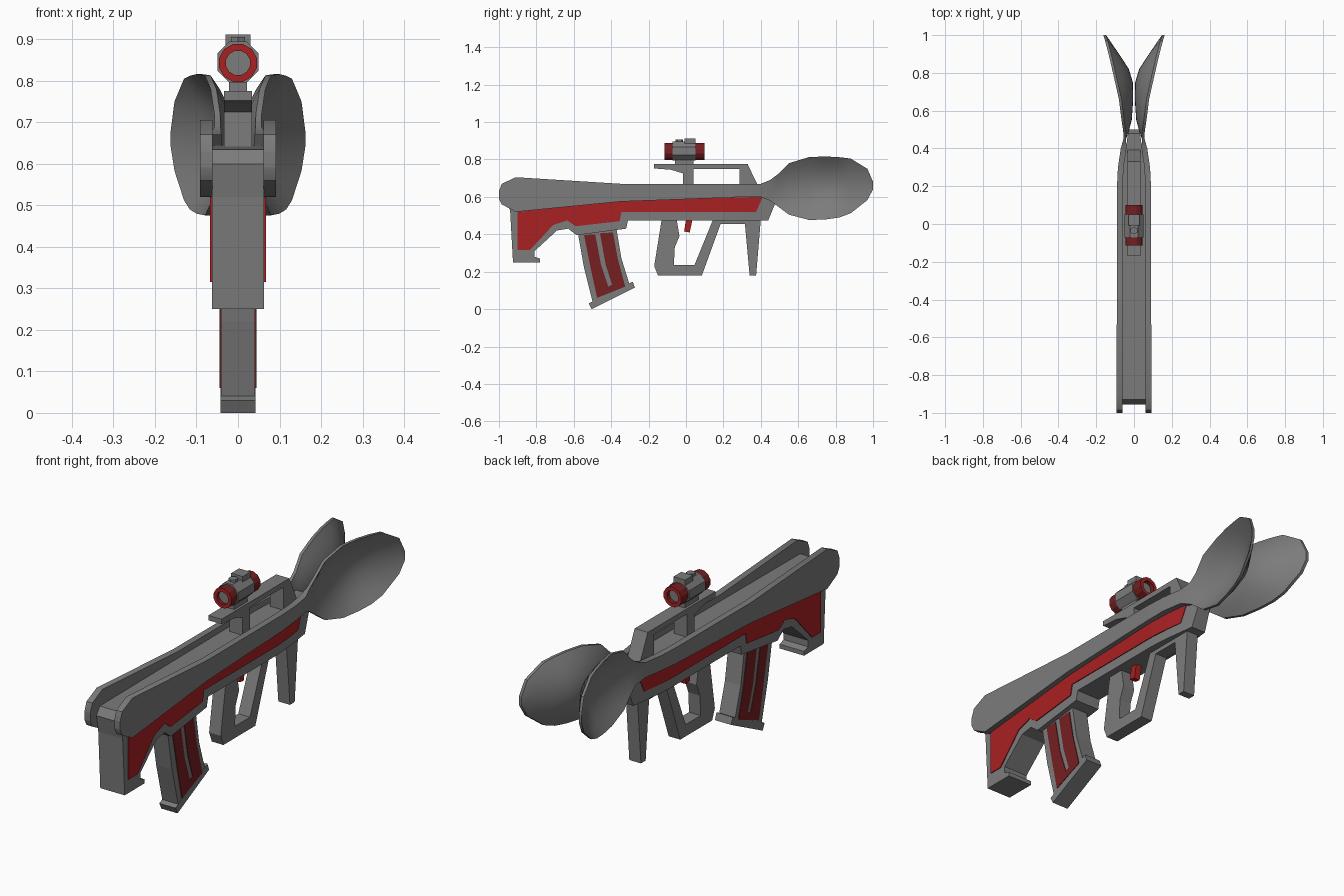
import bpy, bmesh
from math import sin, cos, pi, radians
from mathutils import Vector

cube = bpy.data.objects.get("Cube")
if cube:
    bpy.data.objects.remove(cube, do_unlink=True)


def material(name, rgb):
    mat = bpy.data.materials.new(name)
    mat.use_nodes = True
    color = (*rgb, 1)
    mat.diffuse_color = color
    node = next(n for n in mat.node_tree.nodes if n.type == "BSDF_PRINCIPLED")
    node.inputs["Base Color"].default_value = color
    return mat


GREY = material("grey", (.2, .2, .2))
RED = material("red", (.4, .015, .017))
DARK = material("dark red", (.18, .014, .015))


def finish(bm, name, mats, angle=None):
    bmesh.ops.recalc_face_normals(bm, faces=bm.faces)
    mesh = bpy.data.meshes.new(name)
    bm.to_mesh(mesh)
    bm.free()
    for mat in mats:
        mesh.materials.append(mat)
    obj = bpy.data.objects.new(name, mesh)
    bpy.context.scene.collection.objects.link(obj)
    if angle:
        bpy.ops.object.select_all(action="DESELECT")
        obj.select_set(True)
        bpy.context.view_layer.objects.active = obj
        bpy.ops.object.shade_smooth_by_angle(angle=radians(angle))
    return obj


TAPER = [(.2, 1), (.3, .88), (.4, .67), (.5, .47)]


def taper(y):
    """Width factor that narrows the rear of the body."""
    for (a, u), (b, v) in zip(TAPER, TAPER[1:]):
        if y < b:
            return u + (v - u) * max(0, (y - a) / (b - a))
    return TAPER[-1][1]


def prism(name, outline, x0, x1, mat, tapered=False):
    """Extrude a side outline of (y, z) points from x0 to x1."""
    bm = bmesh.new()
    a, b = [[bm.verts.new((x, y, z)) for y, z in outline] for x in (x0, x1)]
    bm.faces.new(a)
    bm.faces.new(b)
    n = len(a)
    for i in range(n):
        j = (i + 1) % n
        bm.faces.new((a[i], a[j], b[j], b[i]))
    if tapered:
        for y, _ in TAPER:
            geom = bm.verts[:] + bm.edges[:] + bm.faces[:]
            bmesh.ops.bisect_plane(bm, geom=geom, plane_co=(0, y, 0), plane_no=(0, 1, 0))
        for v in bm.verts:
            v.co.x *= taper(v.co.y)
    return finish(bm, name, [mat])


def box(name, y0, y1, z0, z1, half, mat):
    return prism(name, [(y0, z0), (y1, z0), (y1, z1), (y0, z1)], -half, half, mat)


def lathe(name, profile, sides, mats, indices, center_z):
    """Turn (radius, y) points about an axis along y."""
    bm = bmesh.new()
    rings = []
    for r, y in profile:
        angles = [(i + .5) * 2 * pi / sides for i in range(sides)]
        rings.append([bm.verts.new((r * cos(t), y, center_z + r * sin(t))) for t in angles])
    for a, b, index in zip(rings, rings[1:], indices):
        for i in range(sides):
            j = (i + 1) % sides
            bm.faces.new((a[i], a[j], b[j], b[i])).material_index = index
    bm.faces.new(rings[0])
    bm.faces.new(rings[-1])
    return finish(bm, name, mats)


# Main body with stock
body = [(-.94, .52), (-.925, .25), (-.78, .25), (-.78, .27), (-.81, .28), (-.81, .31),
        (-.69, .42), (-.63, .43), (-.585, .395), (-.32, .43), (-.31, .475), (.44, .475),
        (.475, .56), (.5, .61), (.48, .645), (-.93, .635), (-.955, .6)]
prism("body", body, -.063, .063, GREY, True)

# Side panels
panel = [(-.9, .52), (-.9, .315), (-.835, .315), (-.71, .45), (-.635, .475), (-.59, .443),
         (-.355, .47), (-.345, .52), (.375, .52), (.41, .6), (-.33, .58)]
# Magazine panel with a slot between its two strips
mag_panel = [(-.545, .395), (-.51, .22), (-.475, .06), (-.325, .12), (-.365, .27), (-.39, .41),
             (-.46, .405), (-.43, .24), (-.395, .13), (-.415, .12), (-.455, .24), (-.485, .4)]

# Spoon stations: y, bottom, top, rim x, bowl depth
SPOON = [(-1, .59, .63, .092, 0), (-.985, .56, .67, .092, 0), (-.91, .52, .705, .092, 0),
         (-.35, .575, .67, .091, 0), (.2, .595, .67, .09, 0), (.3, .6, .67, .085, 0),
         (.4, .6, .67, .07, 0), (.45, .58, .69, .056, 0), (.49, .55, .72, .057, .015),
         (.55, .505, .78, .066, .04), (.66, .476, .813, .08, .062), (.75, .48, .816, .1, .08),
         (.82, .49, .812, .116, .075), (.88, .512, .805, .13, .05),
         (.97, .583, .75, .153, .012), (1, .64, .68, .162, 0)]


def spoon(name, side):
    bm = bmesh.new()
    steps = [i / 5 - 1 for i in range(11)]
    rings = []
    for y, low, high, rim, depth in SPOON:
        thick = .03 if y < .43 else .014
        ring = []
        for ts, off in ((steps, 0), (steps[::-1], thick)):
            for t in ts:
                x = rim - depth * (1 - t * t) - off
                z = (low + high) / 2 + t * (high - low) / 2
                ring.append(bm.verts.new((side * x, y, z)))
        rings.append(ring)
    n = len(rings[0])
    for a, b in zip(rings, rings[1:]):
        for i in range(n):
            j = (i + 1) % n
            bm.faces.new((a[i], a[j], b[j], b[i]))
    bm.faces.new(rings[0])
    bm.faces.new(rings[-1])
    finish(bm, name, [GREY], 35)


for label, side in (("left", 1), ("right", -1)):
    prism(label + "_body_panel", panel, side * .06, side * .067, RED, True)
    prism(label + "_magazine_panel", mag_panel, side * .038, side * .044, DARK)
    spoon(label + "_spoon", side)

# Curved magazine and its base plate
magazine = [(-.575, .45), (-.575, .39), (-.545, .22), (-.497, .03), (-.3, .125),
            (-.345, .27), (-.375, .45)]
prism("magazine", magazine, -.041, .041, GREY)
prism("magazine_base", [(-.52, .03), (-.505, 0), (-.273, .115), (-.285, .147)],
      -.042, .042, GREY)

# Grip, guard and foregrip
grip = [(-.13, .48), (-.17, .23), (-.15, .18), (.085, .18), (.185, .455), (.315, .455),
        (.34, .18), (.375, .18), (.4, .48), (.145, .48), (.045, .235), (-.065, .235),
        (-.06, .33), (-.035, .39), (-.05, .48)]
prism("grip_and_foregrip", grip, -.03, .03, GREY)
prism("trigger", [(0, .48), (-.01, .415), (.02, .41), (.035, .48)], -.015, .015, RED)

# Carry handle
handle = [(-.17, .775), (-.17, .752), (-.08, .745), (-.015, .725), (-.015, .63), (.04, .63),
          (.04, .75), (.285, .75), (.285, .63), (.4, .63), (.365, .7), (.33, .775)]
carry = prism("carry_handle", handle, -.034, .034, GREY)

# Scope
box("scope_mount", -.06, .04, .77, .805, .022, GREY)
lathe("scope_housing", [(.054, -.072), (.054, .05)], 8, [GREY], [0], .845)
for label, tip, base in (("front", -.115, -.07), ("rear", .1, .048)):
    lens = tip + (base - tip) * .4
    ring = [(.03, lens), (.03, tip), (.047, tip), (.047, base)]
    obj = lathe(label + "_scope_ring", ring, 12, [GREY, RED, DARK], [2, 1, 2], .843)
    for face in obj.data.polygons:
        if len(face.vertices) > 4:
            face.material_index = 0
box("scope_top_block", -.008, .05, .885, .911, .03, GREY)
bpy.ops.mesh.primitive_cylinder_add(vertices=6, radius=.02, depth=.02, location=(0, -.035, .896))
knob = bpy.context.object
knob.name = "scope_knob"
knob.data.materials.append(GREY)
